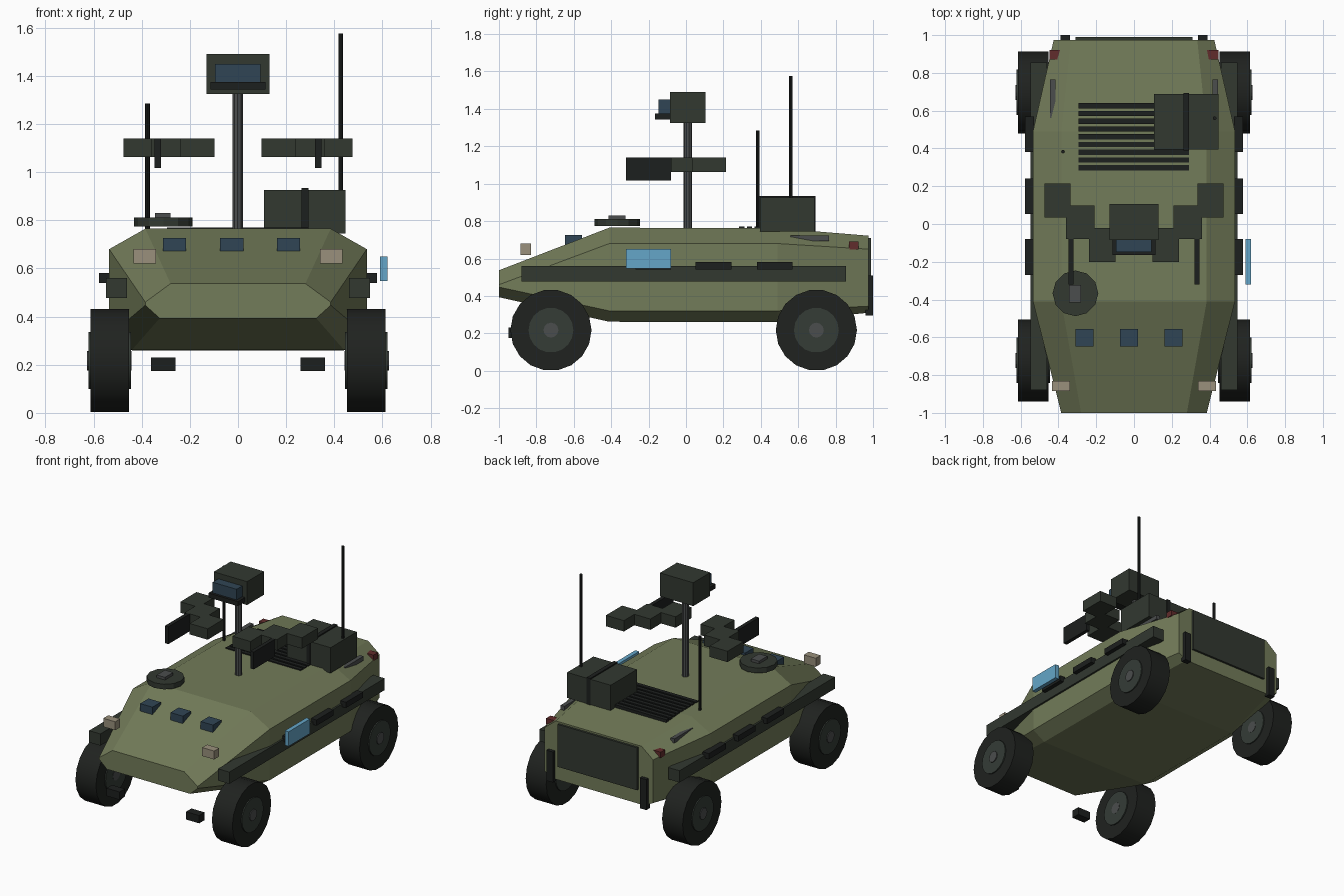
import bpy, bmesh, math

if "Cube" in bpy.data.objects:
    bpy.data.objects.remove(bpy.data.objects["Cube"])


def mat(name, r, g, b):
    m = bpy.data.materials.new(name)
    m.diffuse_color = (r, g, b, 1)
    m.use_nodes = True
    m.node_tree.nodes["Principled BSDF"].inputs["Base Color"].default_value = m.diffuse_color
    return m


GREEN = mat("olive", .17, .20, .10)
DARK = mat("dark_green", .032, .040, .030)
BLACK = mat("black", .012, .014, .013)
RUBBER = mat("rubber", .014, .016, .014)
RIM = mat("rim", .035, .045, .037)
GREY = mat("grey", .07, .075, .075)
GLASS = mat("glass", .03, .06, .09)
BLUE = mat("light_blue", .13, .38, .58)
BEIGE = mat("beige", .32, .28, .20)
RED = mat("red", .12, .025, .025)


def mesh_object(name, bm, m):
    bmesh.ops.recalc_face_normals(bm, faces=bm.faces)
    me = bpy.data.meshes.new(name)
    bm.to_mesh(me)
    bm.free()
    me.materials.append(m)
    ob = bpy.data.objects.new(name, me)
    bpy.context.collection.objects.link(ob)
    return ob


def box(name, x, y, z, m, mirror=False):
    """Box from (min, max) ranges, optionally repeated on the other side."""
    for s in ((1, -1) if mirror else (1,)):
        bm = bmesh.new()
        bmesh.ops.create_cube(bm, size=1)
        for v in bm.verts:
            v.co = [(r[0] + r[1]) / 2 + c * (r[1] - r[0]) for r, c in zip((x, y, z), v.co)]
            v.co.x *= s
        mesh_object(name, bm, m)


def cyl(name, loc, r, depth, m, sides=12, axis='Z'):
    rot = (0, math.pi / 2, 0) if axis == 'X' else (0, 0, 0)
    bpy.ops.mesh.primitive_cylinder_add(vertices=sides, radius=r, depth=depth, location=loc, rotation=rot)
    ob = bpy.context.object
    ob.name = name
    ob.data.materials.append(m)
    bpy.ops.object.shade_smooth_by_angle(angle=math.radians(25))


# Faceted hull lofted through four octagonal sections (half profiles)
sections = [
    (-1.0, [(.28, .537), (.385, .46), (.385, .447), (.325, .393)]),
    (-.41, [(.385, .765), (.535, .68), (.535, .32), (.44, .262)]),
    (.49, [(.385, .762), (.535, .68), (.535, .32), (.44, .26)]),
    (.975, [(.335, .722), (.425, .65), (.425, .345), (.36, .31)]),
]
bm = bmesh.new()
rings = []
for y, half in sections:
    pts = half + [(-x, z) for x, z in reversed(half)]
    rings.append([bm.verts.new((x, y, z)) for x, z in pts])
for a, b in zip(rings, rings[1:]):
    for i in range(8):
        j = (i + 1) % 8
        bm.faces.new((a[i], a[j], b[j], b[i]))
bm.faces.new(rings[0])
bm.faces.new(rings[-1])
mesh_object("hull", bm, GREEN)

# Wheels
for y in (-.722, .697):
    for s in (1, -1):
        cyl("tyre", (s * .533, y, .217), .217, .16, RUBBER, 18, 'X')
        cyl("wheel_rim", (s * .533, y, .217), .12, .176, RIM, 18, 'X')
        cyl("wheel_hub", (s * .535, y, .217), .04, .184, GREY, 12, 'X')

# Side skirts, steps and side panel
box("side_skirt", (.46, .548), (-.88, .855), (.477, .56), DARK, True)
for y in (-.175, .147, .475):
    box("side_step", (.53, .578), (y - .095, y + .095), (.54, .58), BLACK, True)
box("side_panel", (.59, .62), (-.32, -.08), (.547, .65), BLUE)

# Front: headlights, tow hooks, vision blocks
box("headlight", (.34, .433), (-.885, -.83), (.62, .68), BEIGE, True)
box("tow_hook", (.26, .362), (-.95, -.89), (.175, .23), BLACK, True)
for x in (-.263, -.026, .21):
    box("vision_block", (x - .048, x + .048), (-.648, -.555), (.67, .726), GLASS)

# Rear: door, bars, tail lights, grab handles
box("rear_door", (-.31, .31), (.96, .99), (.41, .71), DARK)
box("rear_bar", (.34, .39), (.96, 1.0), (.295, .51), BLACK, True)
box("tail_light", (.362, .448), (.872, .922), (.648, .69), RED, True)
box("grab_handle", (.415, .445), (.56, .765), (.693, .723), GREY, True)

# Roof hatch
cyl("hatch", (-.31, -.367, .793), .121, .036, DARK, 12)
box("hatch_block", (-.345, -.28), (-.415, -.323), (.80, .83), GREY)

# Engine grille slats
for i in range(9):
    y = .298 + i * .041
    box("grille_slat", (-.295, .292), (y - .014, y + .014), (.735, .77), BLACK)

# Stowage box with strap, and antennas
box("stowage_box", (.107, .447), (.395, .688), (.745, .925), DARK)
box("stowage_strap", (.263, .292), (.388, .693), (.745, .933), BLACK)
cyl("short_antenna", (-.376, .383, 1.02), .01, .53, BLACK, 8)
cyl("long_antenna", (.427, .56, 1.16), .01, .83, BLACK, 8)

# Mast and sensor head
cyl("mast", (-.002, .01, 1.045), .023, .57, GREY, 10)
box("sensor_head", (-.13, .13), (-.085, .105), (1.325, 1.49), DARK)
box("sensor_window", (-.095, .093), (-.148, -.08), (1.375, 1.45), GLASS)
box("sensor_sill", (-.115, .115), (-.165, -.08), (1.343, 1.375), BLACK)

# Stepped pods and front plates on both sides of the mast
for x0, x1, y0, y1 in ((.335, .475, .035, .215), (.21, .36, -.08, .098), (.097, .238, -.2, -.022)):
    box("side_pod", (x0, x1), (y0, y1), (1.063, 1.14), DARK, True)
box("pod_plate", (.32, .347), (-.32, -.08), (1.018, 1.14), BLACK, True)
